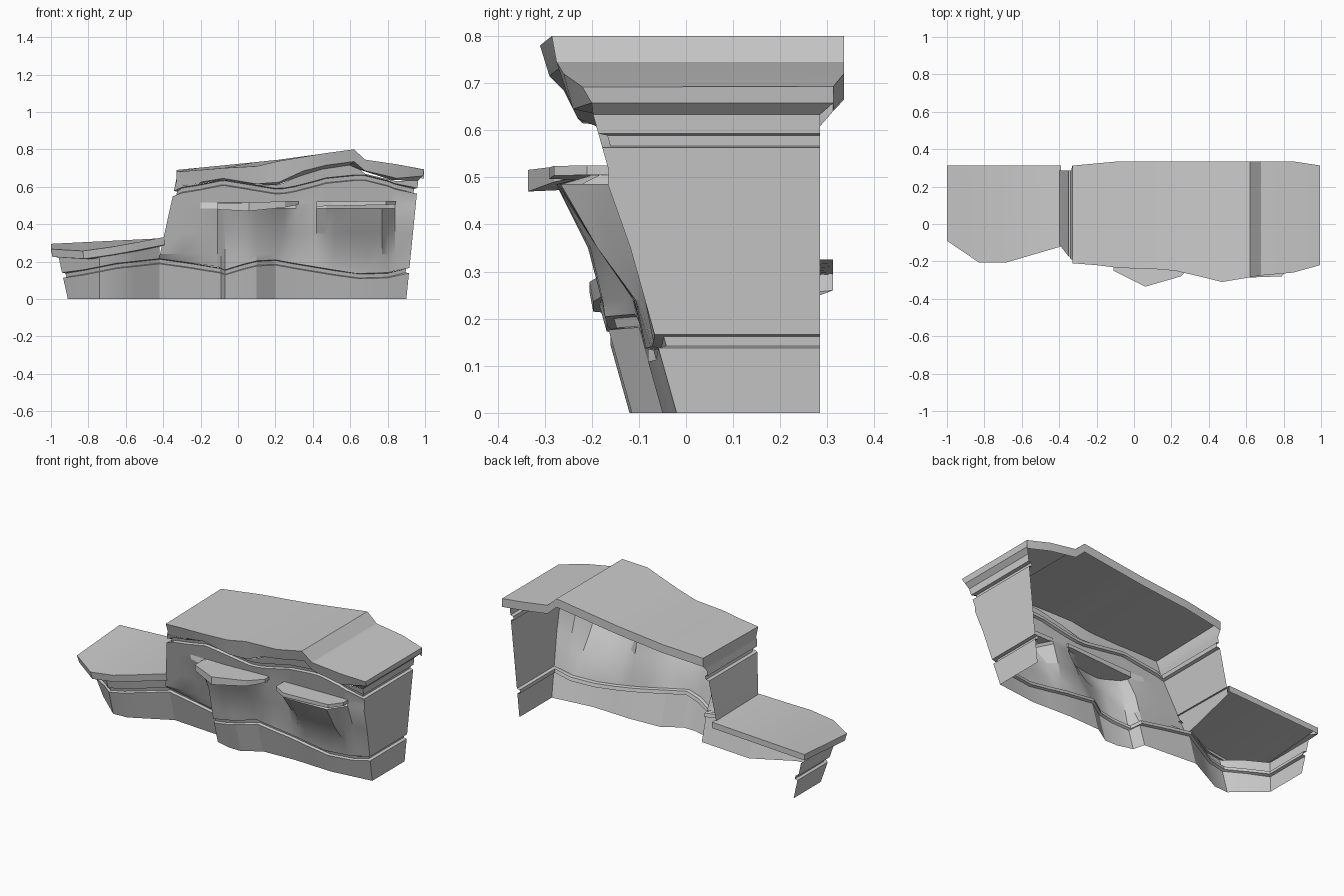
import bpy, bmesh, math

if "Cube" in bpy.data.objects:
    bpy.data.objects.remove(bpy.data.objects["Cube"])


def f(*pts):
    """Piecewise-linear function through (x, value) pairs."""
    def g(x):
        if x <= pts[0][0]:
            return pts[0][1]
        for (a, u), (b, v) in zip(pts, pts[1:]):
            if x <= b:
                return u + (v - u) * (x - a) / (b - a)
        return pts[-1][1]
    return g


def sheet(name, *patches):
    """Each patch is a list of rows of points, skinned row to row."""
    bm = bmesh.new()
    for rows in patches:
        vs = [[bm.verts.new(p) for p in r] for r in rows]
        for a, b in zip(vs, vs[1:]):
            for i in range(len(a) - 1):
                bm.faces.new((a[i], a[i + 1], b[i + 1], b[i]))
    bmesh.ops.remove_doubles(bm, verts=bm.verts, dist=0.0005)
    return finish(name, bm)


def finish(name, bm):
    me = bpy.data.meshes.new(name)
    bm.to_mesh(me)
    bm.free()
    ob = bpy.data.objects.new(name, me)
    bpy.context.collection.objects.link(ob)
    bpy.ops.object.select_all(action='DESELECT')
    bpy.context.view_layer.objects.active = ob
    ob.select_set(True)
    bpy.ops.object.shade_smooth_by_angle(angle=math.radians(25))
    return ob


BACK, LEAN = 0.285, 0.28
foot = f((-.91, .03), (-.74, -.12), (-.65, -.115), (-.42, .005), (-.09, -.02),
         (-.07, -.09), (.02, -.115), (.1, -.115), (.2, -.05), (.4, -.04), (.65, -.05), (.9, -.02))
seam = f((-.91, .125), (-.8, .145), (-.65, .175), (-.42, .2), (-.1, .155), (-.06, .135),
         (.05, .18), (.17, .2), (.24, .185), (.45, .15), (.63, .12), (.8, .125), (.9, .15))


def closed(front, left=True, right=True):
    """Add the rear end of the side walls to a front row."""
    a, b = front[0], front[-1]
    return ([(a[0], BACK, a[2])] if left else []) + front + ([(b[0], BACK, b[2])] if right else [])


def end_x(x, z, inset=0):
    if x > .89:
        return x + .1 * z - inset
    if x < -.9:
        return x - .22 * z + inset
    return x


# plinth band along the whole foot, with a groove at its top
base_x = [-.91, -.83, -.74, -.65, -.55, -.42, -.25, -.09, -.07, .02, .1, .2, .3, .4, .52, .65, .8, .9]


def base_row(dz, inset=0, xs=base_x, floor=False):
    out = []
    for x in xs:
        z = 0 if floor else seam(x) + dz
        out.append((end_x(x, z, inset), foot(x) - LEAN * z + inset, z))
    return out


sheet("rock_base", [closed(r) for r in (
    base_row(0, floor=True), base_row(-.012), base_row(-.008, .018), base_row(.012, .018), base_row(.016))])

# low terrace on the left: wall, overhanging slab, tilted top
low_x = [x for x in base_x if x <= -.42]
under = f((-.91, .222), (-.75, .222), (-.65, .237), (-.42, .288))
sheet("terrace_wall", [closed(r, right=False) for r in (
    base_row(.016, xs=low_x),
    [(end_x(x, under(x)), foot(x) - LEAN * under(x), under(x)) for x in low_x])])

cap_x = [-1, -.91, -.83, -.68, -.55, -.39]
cap_y = f((-1, -.09), (-.83, -.205), (-.68, -.205), (-.39, -.12))
cap_lo = f((-1, .225), (-.83, .215), (-.65, .24), (-.39, .29))


def terrace(kind):
    out = []
    for x in cap_x:
        rear = .295 + .05 * (x + 1)
        zt = cap_lo(x) + .042
        out.append({
            "inner": (x * .93 - .025, cap_y(x) + .04, cap_lo(x) - .003),
            "low": (x * .985 - .006, cap_y(x) + .008, cap_lo(x)),
            "high": (x, cap_y(x), zt),
            "rear": (x, .312, rear),
            "skirt": (x, .312, rear - .035)}[kind])
    return out


def rim(kind, sk):
    return [terrace(sk)[0]] + terrace(kind)


sheet("terrace_slab",
      [[(-.955, BACK, .25)] + terrace("inner"), rim("low", "skirt"), rim("high", "rear")],
      [terrace(k) for k in ("high", "rear", "skirt")])

# main cliff wall with two swellings that carry the ledges
wall_x = [-.42, -.3, -.2, -.11, -.09, -.07, .02, .1, .2, .25, .31, .42, .47, .52, .62,
          .68, .77, .80, .84, .9]
groove = f((-.42, .56), (-.2, .595), (-.08, .62), (.1, .59), (.22, .57), (.35, .595),
           (.47, .63), (.62, .645), (.68, .645), (.8, .615), (.9, .575))
swell = {
    .24: f((-.11, 0), (-.09, -.02), (-.07, -.065), (.02, -.092), (.1, -.09), (.2, -.035),
           (.31, -.015), (.42, -.01), (.52, -.025), (.77, -.02), (.84, 0)),
    .35: f((-.11, 0), (-.08, -.055), (.02, -.09), (.1, -.085), (.2, -.04), (.31, -.01), (.42, 0),
           (.52, -.07), (.77, -.07), (.82, 0)),
    .485: f((-.12, 0), (-.1, -.06), (.04, -.13), (.2, -.1), (.31, -.01), (.42, 0), (.47, -.1),
            (.52, -.12), (.77, -.11), (.84, -.01))}


def wall_pt(x, z, off, inset=0):
    px = x
    if x < -.4:
        px = -.47 + .22 * z + inset
    elif x > .89:
        px = x + .1 * z - inset
    return (px, off - LEAN * z + inset, z)


def wall_row(z, off):
    return [wall_pt(x, z, off(x)) for x in wall_x]


def top_row(dz, inset=0):
    return [wall_pt(x, groove(x) + dz, -.02, inset) for x in wall_x]


def wall_closed(front):
    r = closed(front)
    r[0] = (max(r[0][0], -.405), BACK, max(r[0][2], .29))
    return r


rows = [[wall_pt(x, seam(x) + .016, foot(x)) for x in wall_x]]
rows += [wall_row(z, lambda x, s=s: -.02 + s(x)) for z, s in swell.items()]
rows += [wall_row(.515, f((0, -.02))), top_row(-.012), top_row(-.008, .018),
         top_row(.014, .018), top_row(.018)]
sheet("cliff_wall", [wall_closed(r) for r in rows])

# main cap slab with rising crest
crest = [  # x, front y, lower lip z, top z
    (-.33, -.21, .625, .68), (-.2, -.22, .625, .69), (-.08, -.235, .645, .70),
    (.1, -.24, .615, .71), (.22, -.25, .625, .738), (.35, -.28, .685, .76),
    (.47, -.31, .715, .78), (.62, -.285, .735, .80), (.68, -.275, .685, .745),
    (.85, -.26, .645, .72), (.995, -.22, .658, .692)]
rear_y = f((-.33, .312), (-.08, .335), (.85, .335), (1, .312))
rear_z = f((-.33, .69), (.0, .722), (.22, .745), (.62, .80), (.68, .745), (.85, .72), (1, .692))
lip = f(*[(c[0], c[2]) for c in crest])


# short wall strip above the upper groove, up to the overhang
strip_x = wall_x[:-1] + [.9]
neck = [wall_pt(x, max(groove(x) + .02, lip(x) - .016), -.02) for x in strip_x]
sheet("upper_wall", [closed(top_row(.018)), closed(neck)])


def neck_at(x):
    """Point on the top of the wall strip below a cap column."""
    t = (x - crest[0][0]) / (crest[-1][0] - crest[0][0])
    wx = neck[0][0] + t * (neck[-1][0] - neck[0][0])
    for p, q in zip(neck, neck[1:]):
        if wx <= q[0] + 1e-5:
            k = (wx - p[0]) / (q[0] - p[0])
            return tuple(u + (v - u) * k for u, v in zip(p, q))
    return neck[-1]


low = [(x - .006 * (x > .9), y + .02, zl) for x, y, zl, zt in crest]
edge = [(x, y, zt) for x, y, zl, zt in crest]
rear = [(c[0], rear_y(c[0]), rear_z(c[0])) for c in crest]
skirt = [(x, y, z - .05) for x, y, z in rear]


def ring(front, dz):
    a, b = rear[0], rear[-1]
    return [(front[0][0], a[1], a[2] - dz)] + front + [(front[-1][0], b[1], b[2] - dz * .7)]


sheet("cliff_cap",
      [closed([neck_at(c[0]) for c in crest]), ring(low, .05), ring(edge, 0)],
      [edge, rear, skirt])


# two jutting ledges
def ledge(name, outline, bottom, top):
    bm = bmesh.new()
    lo = [bm.verts.new((x, y, bottom(x))) for x, y in outline]
    hi = [bm.verts.new((x, y, top(x))) for x, y in outline]
    bm.faces.new(hi)
    bm.faces.new(lo[::-1])
    n = len(lo)
    for i in range(n):
        j = (i + 1) % n
        bm.faces.new((lo[i], lo[j], hi[j], hi[i]))
    finish(name, bm)


ledge("left_ledge", [(-.11, -.155), (-.11, -.25), (.06, -.335), (.25, -.28), (.325, -.21), (.32, -.155)],
      f((-.11, .478), (.06, .47), (.25, .49), (.32, .505)), f((-.11, .51), (.32, .525)))
ledge("right_ledge", [(.42, -.16), (.42, -.24), (.5, -.29), (.79, -.28), (.845, -.21), (.84, -.16)],
      f((.42, .495), (.84, .505)), f((.42, .52), (.84, .525)))
